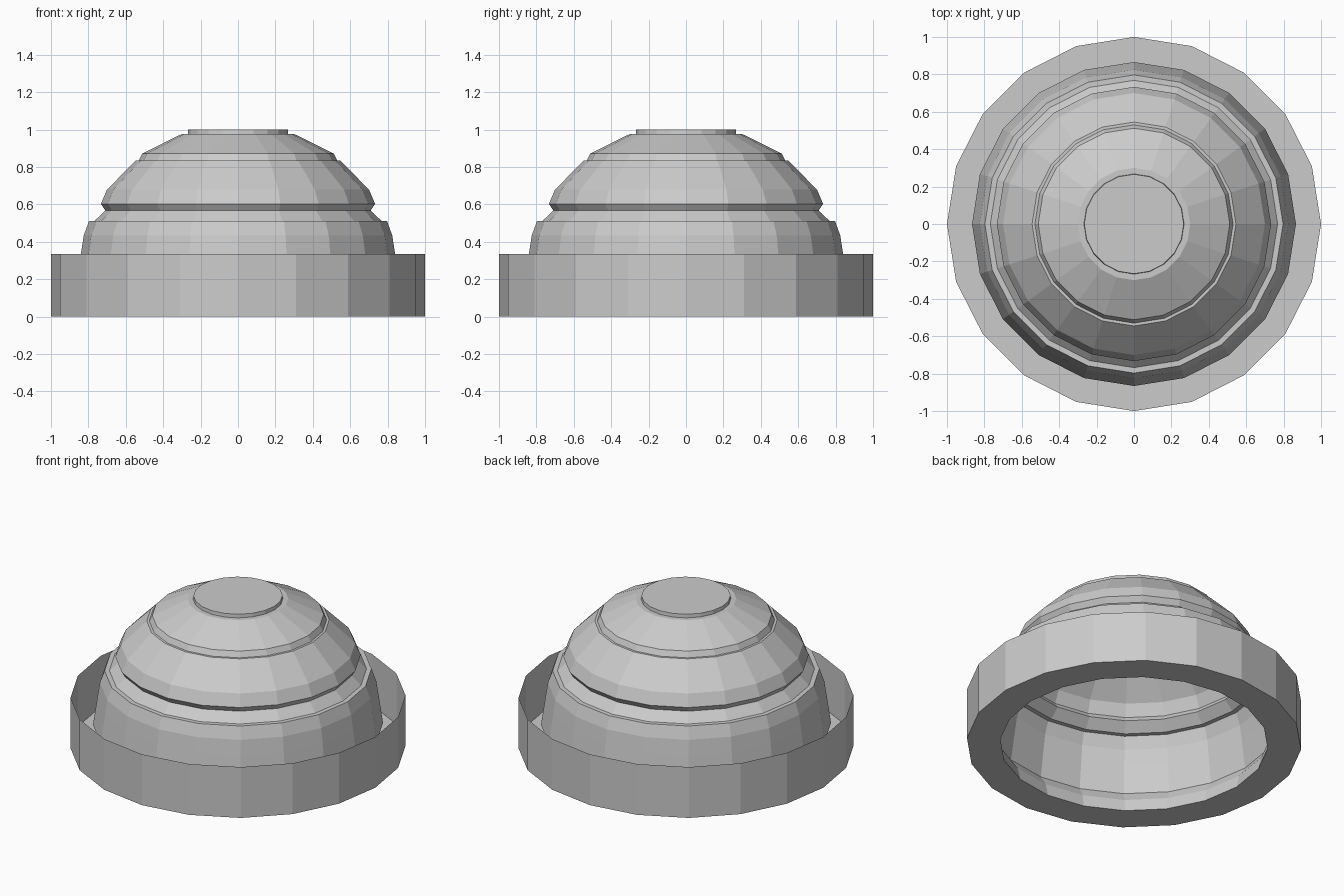
import bpy, bmesh
from math import cos, sin, pi

if "Cube" in bpy.data.objects:
    bpy.data.objects.remove(bpy.data.objects["Cube"])

SIDES = 20


def lathe(name, profile, cap_top=False):
    """Revolve a bottom-to-top (radius, z) profile into a faceted open shell."""
    bm = bmesh.new()
    rings = [[bm.verts.new((r * cos(2 * pi * i / SIDES), r * sin(2 * pi * i / SIDES), z))
              for i in range(SIDES)] for r, z in profile]
    for low, high in zip(rings, rings[1:]):
        for i in range(SIDES):
            j = (i + 1) % SIDES
            bm.faces.new((low[i], low[j], high[j], high[i]))
    if cap_top:
        bm.faces.new(rings[-1])
    mesh = bpy.data.meshes.new(name)
    bm.to_mesh(mesh)
    bm.free()
    obj = bpy.data.objects.new(name, mesh)
    bpy.context.collection.objects.link(obj)
    return obj


# Open base trough: flat floor at z = 0 and a thin outer wall
lathe("base_trough", [(0.80, 0), (1.0, 0), (1.0, 0.335)])

# Hollow stepped dome: lower tier, groove, upper tier, shallow roof, raised cap
lathe("stepped_dome", [
    (0.80, 0.0), (0.82, 0.085), (0.866, 0.155),
    (0.84, 0.335), (0.825, 0.433), (0.797, 0.511),
    (0.768, 0.511), (0.71, 0.568), (0.733, 0.603),
    (0.70, 0.68), (0.545, 0.836), (0.53, 0.836),
    (0.512, 0.872), (0.30, 0.977), (0.268, 0.977), (0.266, 1.0),
], cap_top=True)
